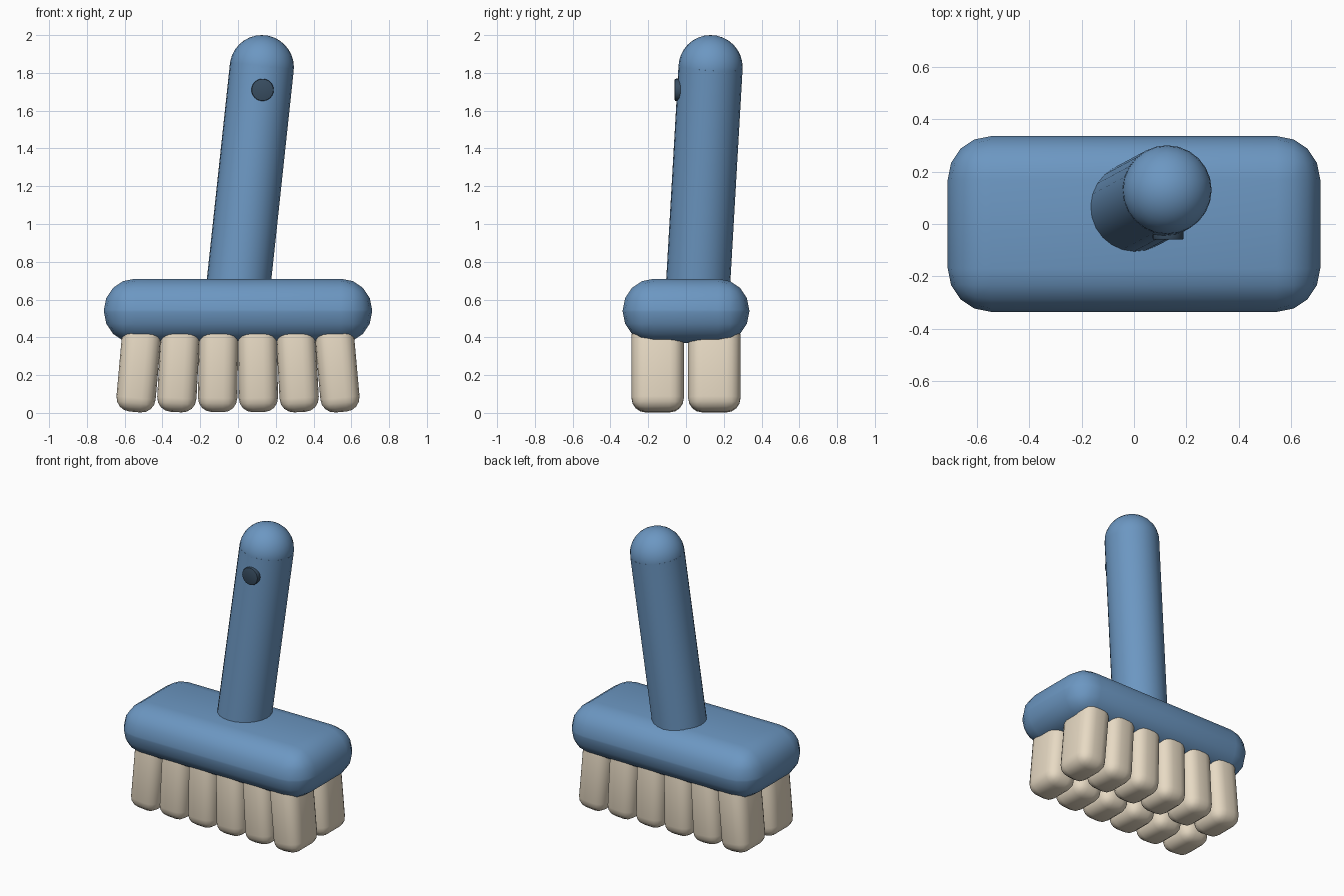
import bpy, math
from mathutils import Vector

if "Cube" in bpy.data.objects:
    bpy.data.objects.remove(bpy.data.objects["Cube"])


def material(name, rgb):
    m = bpy.data.materials.new(name)
    m.diffuse_color = (*rgb, 1)
    m.use_nodes = True
    m.node_tree.nodes["Principled BSDF"].inputs["Base Color"].default_value = m.diffuse_color
    return m


BLUE = material("blue", (0.15, 0.31, 0.54))
CREAM = material("cream", (0.80, 0.70, 0.55))
DARK = material("dark", (0.04, 0.075, 0.12))


def finish(name, mat, bevel=0, segments=3):
    ob = bpy.context.object
    ob.name = name
    ob.data.materials.append(mat)
    if bevel:
        mod = ob.modifiers.new("bevel", 'BEVEL')
        mod.width = bevel
        mod.segments = segments
        mod.limit_method = 'ANGLE'
        bpy.ops.object.modifier_apply(modifier=mod.name)
    bpy.ops.object.shade_smooth_by_angle(angle=math.radians(40))
    return ob


def rounded_box(name, mat, loc, size, bevel, segments, tilt=0):
    bpy.ops.mesh.primitive_cube_add(size=1, location=loc)
    ob = bpy.context.object
    ob.scale = size
    bpy.ops.object.transform_apply(location=False, rotation=False, scale=True)
    finish(name, mat, bevel, segments)
    ob.rotation_euler.y = tilt


# Brush head
rounded_box("head", BLUE, (0, 0, 0.54), (1.42, 0.67, 0.34), 0.165, 4)

# Two rows of bristle tufts fanning outward
for row, y in (("front", -0.15), ("back", 0.15)):
    for i in range(6):
        x = (i - 2.5) * 0.21
        rounded_box(f"{row}_tuft_{i + 1}", CREAM, (x, y, 0.244),
                    (0.208, 0.277, 0.48), 0.075, 4, tilt=-0.17 * x)

# Leaning handle with a domed end
low, high = Vector((-0.01, 0.057, 0.56)), Vector((0.126, 0.13, 1.83))
axis = high - low
bpy.ops.mesh.primitive_cylinder_add(
    vertices=24, radius=0.17, depth=axis.length, location=(low + high) / 2,
    rotation=axis.to_track_quat('Z', 'Y').to_euler())
finish("handle", BLUE)
bpy.ops.mesh.primitive_uv_sphere_add(segments=24, ring_count=16, radius=0.17,
                                     location=high)
finish("handle_end", BLUE)

# Dark hanging hole on the front of the handle
bpy.ops.mesh.primitive_cylinder_add(
    vertices=24, radius=0.059, depth=0.05, location=(0.13, -0.035, 1.71),
    rotation=(math.radians(90), 0, 0))
finish("hanging_hole", DARK, 0.006, 2)
